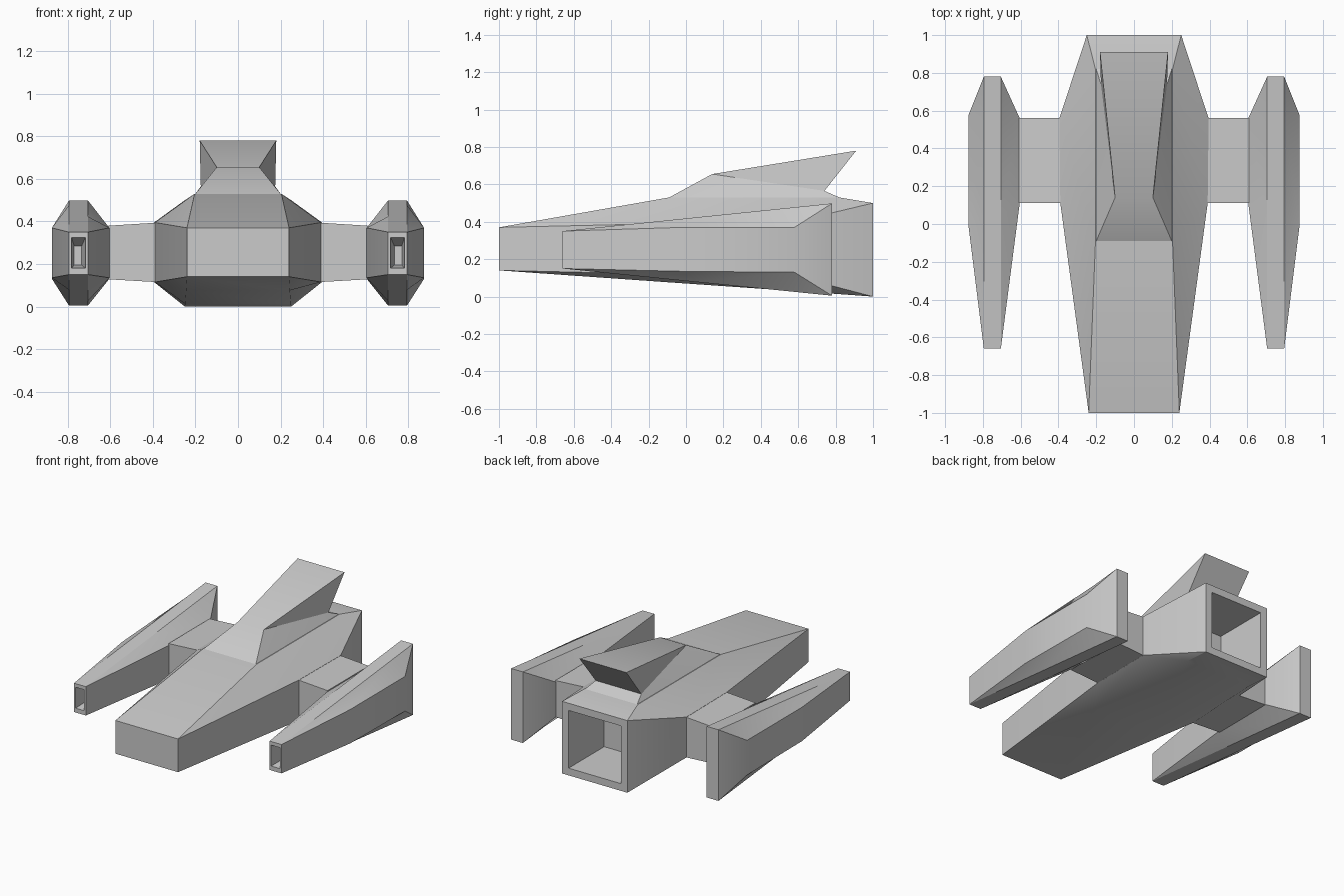
import bpy, bmesh

if "Cube" in bpy.data.objects:
    bpy.data.objects.remove(bpy.data.objects["Cube"])


def finish(name, bm, mirror=False):
    bmesh.ops.remove_doubles(bm, verts=bm.verts, dist=0.0005)
    bmesh.ops.dissolve_degenerate(bm, edges=bm.edges, dist=0.0005)
    bmesh.ops.recalc_face_normals(bm, faces=bm.faces)
    me = bpy.data.meshes.new(name)
    bm.to_mesh(me)
    bm.free()
    ob = bpy.data.objects.new(name, me)
    bpy.context.collection.objects.link(ob)
    if mirror:
        ob.modifiers.new("mirror", 'MIRROR')
    bpy.ops.object.select_all(action='DESELECT')
    ob.select_set(True)
    bpy.context.view_layer.objects.active = ob
    bpy.ops.object.shade_smooth_by_angle(angle=0.45)
    return ob


def loft(name, rings, mirror=False):
    bm = bmesh.new()
    vs = [[bm.verts.new(p) for p in r] for r in rings]
    n = len(rings[0])
    for a, b in zip(vs, vs[1:]):
        for i in range(n):
            j = (i + 1) % n
            bm.faces.new((a[i], a[j], b[j], b[i]))
    bm.faces.new(vs[0])
    bm.faces.new(vs[-1])
    return finish(name, bm, mirror)


def rect(x0, x1, z0, z1, y):
    """Rectangle written as an eight point ring."""
    a, b, c, d = (x1, y, z0), (x1, y, z1), (x0, y, z1), (x0, y, z0)
    return [a, a, b, b, c, c, d, d]


def octagon(x0, x1, z0, z1, y, inner, outer, low, high, top_in=0.0):
    """inner and outer are the (x, y) positions of the side corners."""
    return [(x1, y, z0), (*outer, low), (*outer, high), (x1 - top_in, y, z1),
            (x0 + top_in, y, z1), (*inner, high), (*inner, low), (x0, y, z0)]


# Central hull with a recessed engine opening at the rear
loft("hull", [
    rect(-.24, .24, .14, .37, -1),
    octagon(-.244, .244, .076, .53, -.09, (-.39, .11), (.39, .11), .115, .395, .04),
    octagon(-.249, .249, .013, .53, .82, (-.395, .56), (.395, .56), .115, .395, .045),
    rect(-.25, .25, 0, .5, 1),
    rect(-.2, .2, .05, .45, 1),
    rect(-.2, .2, .05, .45, .61),
])

# Side pods with a tapered intake at the front
def pod_z(y):
    t = (y + .66) / 1.44
    return .15 - .145 * t, .35 + .148 * t

loft("side_pod", [
    rect(.735, .77, .195, .285, -.54),
    rect(.717, .783, .18, .325, -.66),
    rect(.705, .795, .15, .35, -.66),
    octagon(.705, .795, *pod_z(.05), .05, (.605, .11), (.875, -.02), .135, .37),
    octagon(.705, .795, *pod_z(.57), .57, (.605, .56), (.875, .58), .13, .37),
    rect(.705, .795, .005, .498, .78),
], mirror=True)

# Short struts joining hull and pods
loft("strut", [
    [(x, .11, lo), (x, .56, lo), (x, .56, hi), (x, .11, hi)]
    for x, lo, hi in ((.385, .115, .394), (.61, .128, .38))
], mirror=True)

# Raised cabin sweeping back to an overhanging fin
profile = [(.2, -.09, .53), (.1, .14, .655), (.18, .91, .78), (.175, .74, .565), (.2, .82, .53)]
bm = bmesh.new()
right = [bm.verts.new(p) for p in profile]
left = [bm.verts.new((-x, y, z)) for x, y, z in profile]
for i in range(5):
    j = (i + 1) % 5
    bm.faces.new((right[i], right[j], left[j], left[i]))
for side in (right, left):
    for tri in ((0, 1, 3), (1, 2, 3), (0, 3, 4)):
        bm.faces.new([side[k] for k in tri])
finish("cabin_fin", bm)
